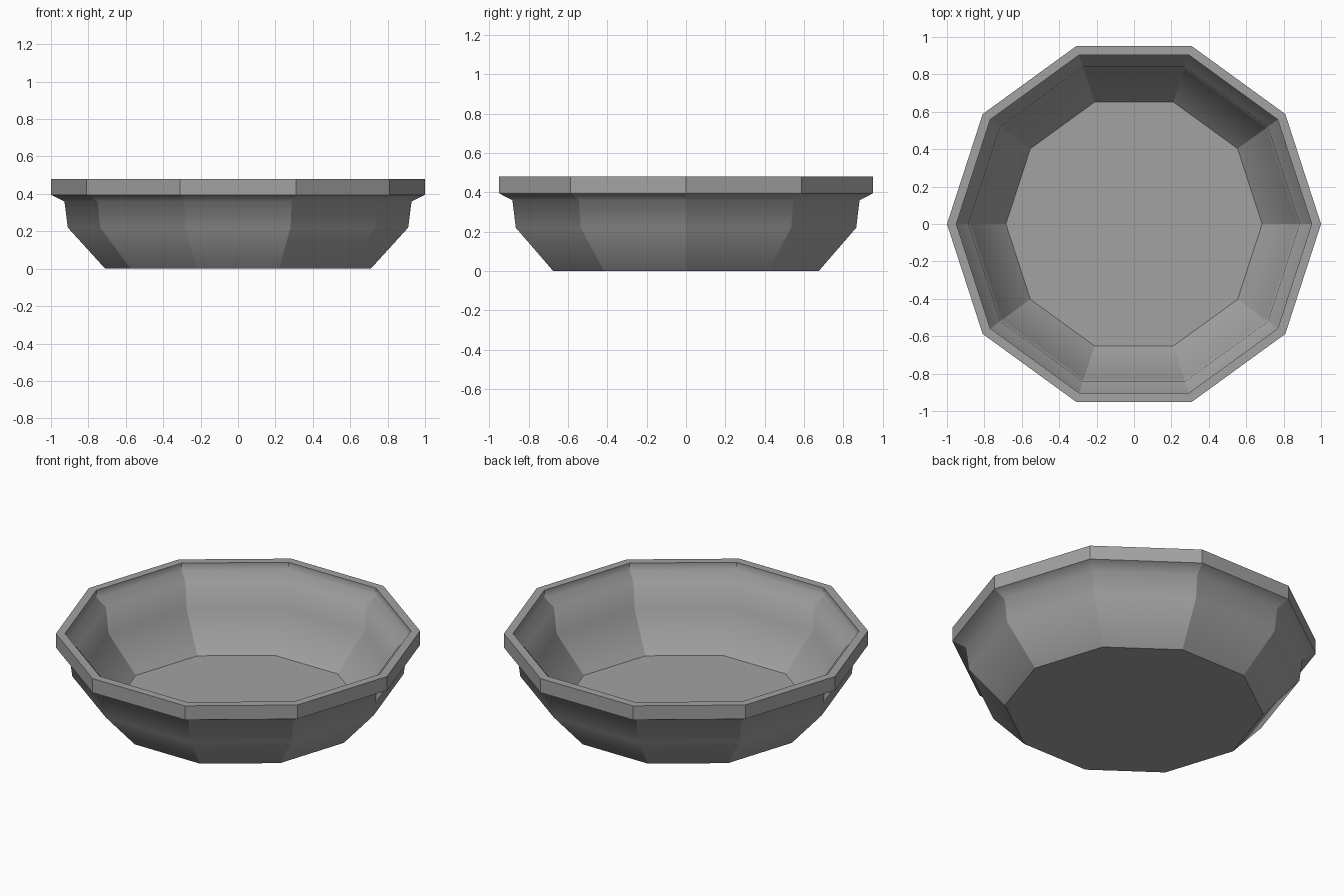
import bpy
import bmesh
from math import cos, sin, tau

SIDES = 10

default = bpy.data.objects.get("Cube")
if default:
    bpy.data.objects.remove(default, do_unlink=True)


def make_material(name, colour):
    mat = bpy.data.materials.new(name)
    mat.use_nodes = True
    mat.diffuse_color = colour
    mat.node_tree.nodes["Principled BSDF"].inputs["Base Color"].default_value = colour
    return mat


# Wall profile from the base, up the outside, over the rim, down to the floor:
# (radius at the corners, height, hard ring)
profile = [
    (0.71, 0.0, True),
    (0.91, 0.22, False),
    (0.928, 0.36, False),
    (1.0, 0.395, True),
    (1.0, 0.48, True),
    (0.95, 0.48, True),
    (0.95, 0.435, False),
    (0.885, 0.395, False),
    (0.868, 0.24, False),
    (0.685, 0.035, True),
]


def build_bowl(name, material):
    bm = bmesh.new()
    rings = [
        [bm.verts.new((r * cos(tau * i / SIDES), r * sin(tau * i / SIDES), z))
         for i in range(SIDES)]
        for r, z, hard in profile
    ]

    # Wall panels between neighbouring rings
    for low, high in zip(rings, rings[1:]):
        for i in range(SIDES):
            j = (i + 1) % SIDES
            bm.faces.new((low[i], low[j], high[j], high[i]))

    # Underside and inner floor
    bm.faces.new(rings[0][::-1])
    bm.faces.new(rings[-1])
    bmesh.ops.recalc_face_normals(bm, faces=bm.faces)

    # Panels blend along the profile but stay faceted around the bowl
    for face in bm.faces:
        face.smooth = True
    ring_of = {v: k for k, ring in enumerate(rings) for v in ring}
    for edge in bm.edges:
        a, b = (ring_of[v] for v in edge.verts)
        edge.smooth = a == b and not profile[a][2]

    mesh = bpy.data.meshes.new(name)
    bm.to_mesh(mesh)
    bm.free()
    mesh.materials.append(material)
    bowl = bpy.data.objects.new(name, mesh)
    bpy.context.collection.objects.link(bowl)
    return bowl


grey = make_material("plain grey", (0.36, 0.36, 0.36, 1.0))
build_bowl("bowl", grey)
